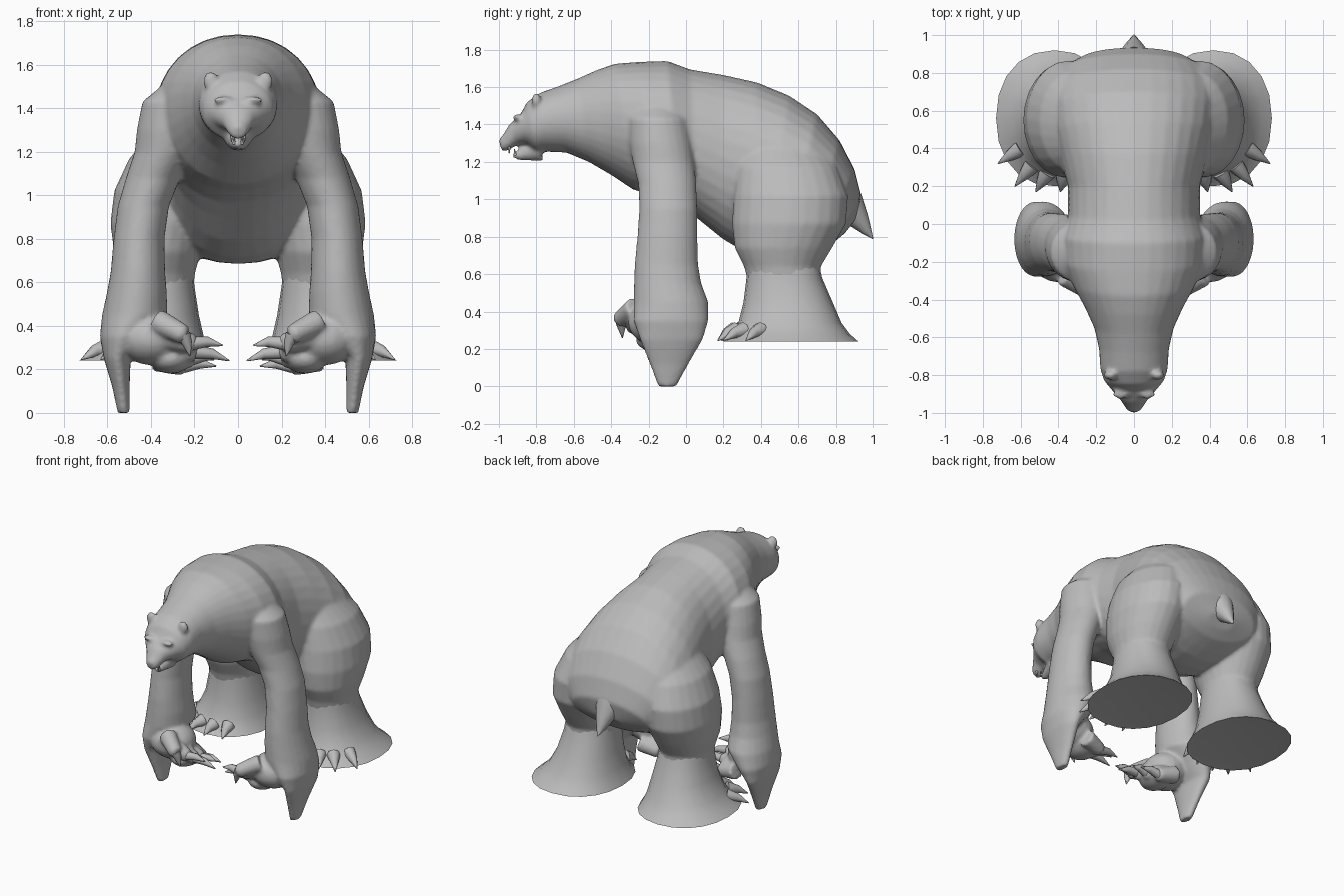
import bpy, bmesh, math
from mathutils import Vector, Matrix

grey = bpy.data.materials.new("grey_fur")
grey.diffuse_color = (0.5, 0.5, 0.5, 1)


def ring(c, u, v, n=24, e=2.0):
    """Superellipse ring around c spanned by half axes u and v."""
    pts = []
    for i in range(n):
        a = 2 * math.pi * i / n
        ca, sa = math.cos(a), math.sin(a)
        pts.append(c + u * math.copysign(abs(ca) ** (2 / e), ca)
                   + v * math.copysign(abs(sa) ** (2 / e), sa))
    return pts


def loft(bm, rings):
    """Closed skin through a list of rings."""
    loops = [[bm.verts.new(p) for p in r] for r in rings]
    n = len(loops[0])
    for a, b in zip(loops, loops[1:]):
        for i in range(n):
            j = (i + 1) % n
            bm.faces.new((a[i], a[j], b[j], b[i]))
    bm.faces.new(loops[0][::-1])
    bm.faces.new(loops[-1])


def column(bm, rows, s, n=24, e=2.0):
    """Upright limb from rows of z, cx, cy, rx, ry on side s."""
    loft(bm, [ring(Vector((s * cx, cy, z)), Vector((rx, 0, 0)), Vector((0, ry, 0)), n, e)
              for z, cx, cy, rx, ry in rows])


def tube(bm, pts, s=1, n=12):
    """Round tapered tube through points x, y, z, radius on side s."""
    ps = [Vector((s * p[0], p[1], p[2])) for p in pts]
    rings = []
    for i, p in enumerate(ps):
        d = (ps[min(i + 1, len(ps) - 1)] - ps[max(i - 1, 0)]).normalized()
        ref = Vector((0, 0, 1)) if abs(d.z) < 0.9 else Vector((0, 1, 0))
        u = d.cross(ref).normalized()
        rings.append(ring(p, u * pts[i][3], d.cross(u) * pts[i][3], n))
    loft(bm, rings)


def ball(bm, c, r, s=1):
    """Ellipsoid."""
    m = Matrix.Translation((s * c[0], c[1], c[2])) @ Matrix.Diagonal((*r, 1))
    bmesh.ops.create_uvsphere(bm, u_segments=20, v_segments=12, radius=1, matrix=m)


def finish(bm, name):
    bmesh.ops.recalc_face_normals(bm, faces=bm.faces[:])
    for f in bm.faces:
        f.smooth = True
    me = bpy.data.meshes.new(name)
    bm.to_mesh(me)
    bm.free()
    me.materials.append(grey)
    ob = bpy.data.objects.new(name, me)
    bpy.context.collection.objects.link(ob)
    bpy.context.view_layer.objects.active = ob
    ob.select_set(True)
    bpy.ops.object.shade_smooth_by_angle(angle=math.radians(50))
    ob.select_set(False)
    return ob


body = bmesh.new()

# Torso, neck and upper head: top y, top z, bottom y, bottom z, half width
spine = [
    (-1.0, 1.31, -.985, 1.26, .03), (-.975, 1.35, -.955, 1.26, .05),
    (-.945, 1.40, -.905, 1.29, .075), (-.885, 1.455, -.855, 1.295, .125),
    (-.85, 1.52, -.80, 1.25, .16), (-.78, 1.57, -.76, 1.255, .178),
    (-.68, 1.605, -.64, 1.25, .185), (-.58, 1.645, -.52, 1.20, .21),
    (-.48, 1.69, -.40, 1.13, .26), (-.38, 1.725, -.28, 1.05, .32),
    (-.25, 1.735, -.15, 1.02, .375), (-.10, 1.74, -.03, .97, .385),
    (.02, 1.695, .07, .89, .35), (.2, 1.665, .2, .785, .35),
    (.38, 1.625, .32, .715, .39), (.55, 1.555, .42, .685, .43),
    (.70, 1.455, .52, .685, .45), (.82, 1.315, .62, .70, .44),
    (.90, 1.16, .70, .73, .39), (.935, 1.02, .79, .77, .29),
    (.91, .90, .85, .82, .10)]
rings = []
for yt, zt, yb, zb, w in spine:
    top, bot = Vector((0, yt, zt)), Vector((0, yb, zb))
    rings.append(ring((top + bot) / 2, Vector((w, 0, 0)), (top - bot) / 2, 32, 2.1))
loft(body, rings)

# Lower jaw and nose
tube(body, [(0, -.78, 1.27, .07), (0, -.85, 1.25, .045), (0, -.90, 1.235, .026),
            (0, -.925, 1.24, .016)])
ball(body, (0, -.978, 1.315), (.036, .02, .024))

arm = [(1.52, .25, -.16, .08, .10), (1.43, .285, -.15, .155, .16),
       (1.3, .305, -.135, .16, .17), (1.2, .335, -.12, .14, .165),
       (1.08, .39, -.10, .125, .155), (.95, .435, -.095, .118, .155),
       (.8, .455, -.10, .117, .16), (.65, .46, -.105, .125, .17),
       (.55, .465, -.098, .138, .18), (.45, .475, -.08, .15, .2),
       (.35, .525, -.08, .11, .2), (.25, .555, -.078, .062, .168),
       (.12, .538, -.09, .04, .105), (0, .525, -.10, .028, .05)]
thigh = [(1.32, .26, .5, .1, .18), (1.17, .31, .54, .19, .27),
         (1.02, .347, .56, .222, .305), (.87, .362, .55, .225, .305),
         (.74, .37, .52, .20, .26), (.64, .37, .515, .172, .205),
         (.56, .37, .525, .165, .195)]
# Fingers: base, knuckle and claw tip
fingers = [((.37, -.27, .42), (.25, -.35, .36), (.22, -.34, .26)),
           ((.34, -.25, .35), (.21, -.28, .32), (.07, -.27, .31)),
           ((.36, -.18, .30), (.20, -.21, .28), (.04, -.20, .24)),
           ((.36, -.10, .27), (.21, -.13, .25), (.09, -.12, .25)),
           ((.38, -.03, .25), (.25, -.05, .215), (.10, -.05, .215))]

for s in (-1, 1):
    column(body, arm, s)
    column(body, thigh, s)
    # Ears and brows
    ball(body, (.125, -.80, 1.525), (.036, .026, .045), s)
    ball(body, (.07, -.90, 1.437), (.045, .026, .018), s)
    # Front paw palm and fingers
    ball(body, (.40, -.16, .34), (.15, .15, .12), s)
    ball(body, (.31, -.14, .25), (.10, .13, .07), s)
    for a, b, tip in fingers:
        tube(body, [(*a, .06), (*b, .046), (b[0] - .015, b[1], b[2] - .005, .03)], s)

bear = finish(body, "body")
fuse = bear.modifiers.new("fuse", 'REMESH')
fuse.mode = 'VOXEL'
fuse.voxel_size = .012
fuse.use_smooth_shade = True
soft = bear.modifiers.new("soften", 'SMOOTH')
soft.factor = .5
soft.iterations = 6

# Hind feet, flaring out to a flat sole
foot = [(.68, .37, .515, .16, .19), (.58, .37, .525, .17, .202),
        (.45, .375, .545, .195, .238), (.34, .39, .555, .235, .275),
        (.28, .405, .56, .275, .315), (.24, .42, .56, .31, .36),
        (.25, .42, .56, .23, .28)]
hind_claws = [((.60, .40, .30), (.72, .32, .245)), ((.54, .31, .30), (.63, .20, .245)),
              ((.46, .27, .30), (.52, .17, .245)), ((.37, .26, .30), (.39, .17, .245)),
              ((.28, .29, .30), (.26, .19, .245))]
for s, side in ((-1, "left"), (1, "right")):
    bm = bmesh.new()
    column(bm, foot, s, 20, 2.2)
    finish(bm, "hind_foot_" + side)

    # Claws
    bm = bmesh.new()
    for a, b in hind_claws:
        A, B = Vector(a), Vector(b)
        m = A.lerp(B, .5) + Vector((0, 0, .012))
        tube(bm, [(*A, .045), (*m, .028), (*B, .003)], s, 8)
    finish(bm, "hind_claws_" + side)
    bm = bmesh.new()
    for a, b, tip in fingers:
        B, T = Vector(b), Vector(tip)
        m = B.lerp(T, .5) + Vector((0, 0, .012))
        tube(bm, [(*B, .032), (*m, .024), (*T, .003)], s, 8)
    finish(bm, "front_claws_" + side)

# Tail
bm = bmesh.new()
tube(bm, [(0, .86, .97, .10), (0, .93, .885, .055), (0, .965, .835, .03), (0, 1.0, .79, .003)])
finish(bm, "tail")

# Fangs
bm = bmesh.new()
for s in (-1, 1):
    tube(bm, [(.03, -.945, 1.285, .009), (.03, -.945, 1.245, .002)], s, 8)
    tube(bm, [(.018, -.912, 1.235, .008), (.018, -.918, 1.27, .002)], s, 8)
finish(bm, "fangs")
